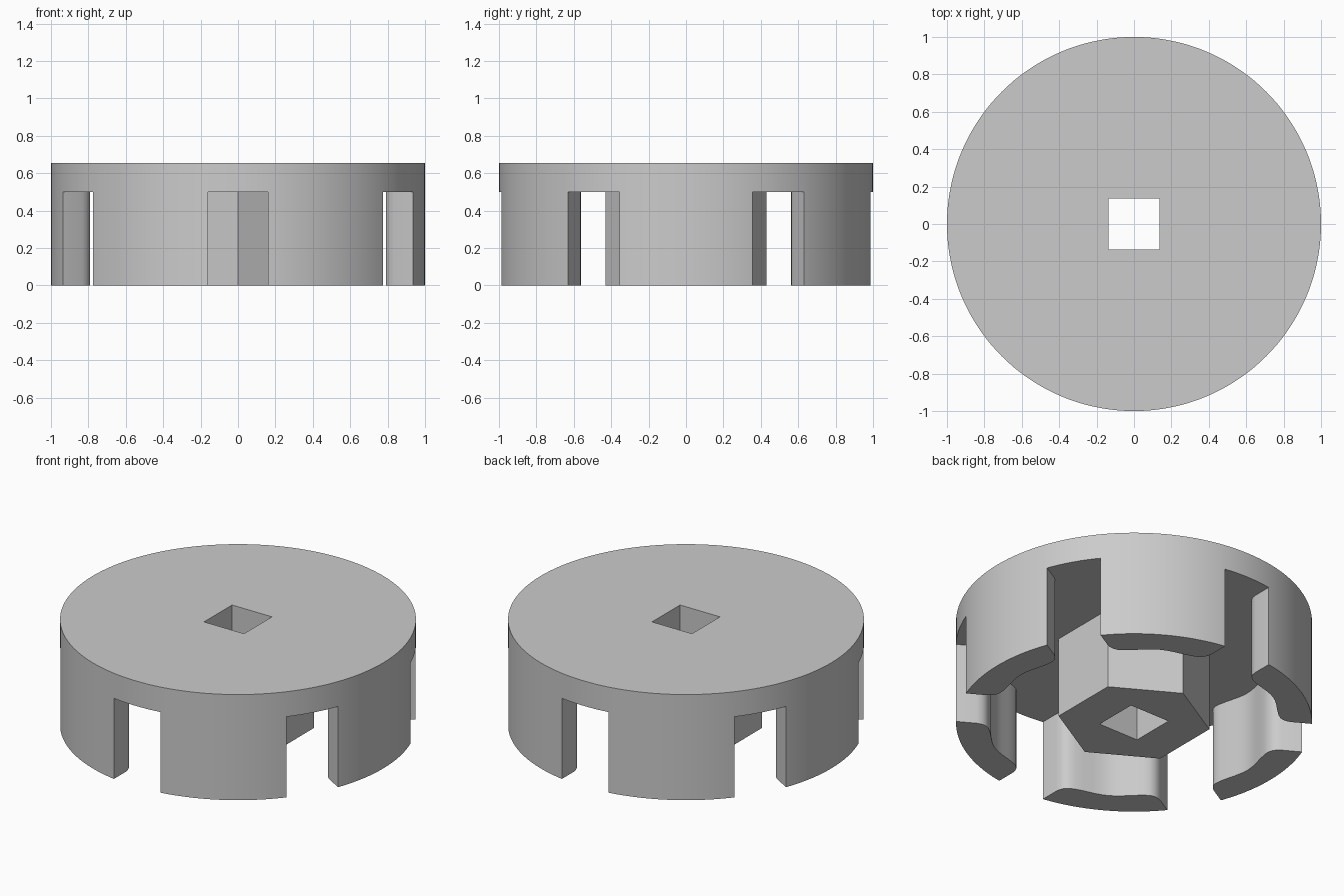
import bpy, bmesh, math

if "Cube" in bpy.data.objects:
    bpy.data.objects.remove(bpy.data.objects["Cube"])

HEIGHT, DECK = 0.655, 0.50      # total height, underside of the disc
SLOT = 0.16                     # half width of the slots between legs
HUB_R, BORE = 0.43, 0.137       # hexagon hub radius, half width of square bore


def prism(name, outline, z0, z1):
    """Extrude a closed 2D outline from z0 to z1."""
    bm = bmesh.new()
    base = bm.faces.new([bm.verts.new((x, y, z0)) for x, y in outline])
    top = bmesh.ops.extrude_face_region(bm, geom=[base], use_keep_orig=True)
    verts = [g for g in top["geom"] if isinstance(g, bmesh.types.BMVert)]
    bmesh.ops.translate(bm, verts=verts, vec=(0, 0, z1 - z0))
    bmesh.ops.recalc_face_normals(bm, faces=bm.faces[:])
    mesh = bpy.data.meshes.new(name)
    bm.to_mesh(mesh)
    bm.free()
    obj = bpy.data.objects.new(name, mesh)
    bpy.context.collection.objects.link(obj)
    return obj


def ring(radius, sides, start=0.0):
    step = math.tau / sides
    return [(radius * math.cos(start + i * step),
             radius * math.sin(start + i * step)) for i in range(sides)]


def combine(target, tool, operation):
    mod = target.modifiers.new(tool.name, 'BOOLEAN')
    mod.operation = operation
    mod.solver = 'EXACT'
    mod.object = tool
    tool.hide_render = True
    bpy.context.view_layer.objects.active = target
    bpy.ops.object.modifier_apply(modifier=mod.name)
    bpy.data.objects.remove(tool)


# Inner face of one leg (radial, sideways): slot wall, rounded tip, shallow hollow
c30, s30 = math.cos(math.pi / 6), 0.5
half = [(t * c30 + SLOT * s30, t * s30 - SLOT * c30) for t in (1.2, 0.87)]
half += [(0.812, 0.279), (0.797, 0.257), (0.79, 0.23), (0.793, 0.195),
         (0.805, 0.14), (0.820, 0.085), (0.829, 0.04)]
leg = [(r, -s) for r, s in half] + [(0.832, 0)] + half[::-1]

# Cavity outline: the leg profile repeated six times, joined across the slots
cavity_outline = []
for k in range(6):
    c, s = math.cos(k * math.pi / 3), math.sin(k * math.pi / 3)
    cavity_outline += [(x * c - y * s, x * s + y * c) for x, y in leg]

# Round body, hollowed from below
body = prism("slotted_disc", ring(1.0, 144), 0, HEIGHT)
combine(body, prism("cavity", cavity_outline, -0.1, DECK), 'DIFFERENCE')

# Hexagonal hub with a square bore through everything
combine(body, prism("hub", ring(HUB_R, 6, math.pi / 2), 0, DECK + 0.08), 'UNION')
bore = ring(BORE * math.sqrt(2), 4, math.pi / 4)
combine(body, prism("bore", bore, -0.1, HEIGHT + 0.1), 'DIFFERENCE')

# Smooth curved walls, crisp edges
bpy.ops.object.select_all(action='DESELECT')
body.select_set(True)
bpy.context.view_layer.objects.active = body
bpy.ops.object.shade_smooth_by_angle(angle=math.radians(28))
